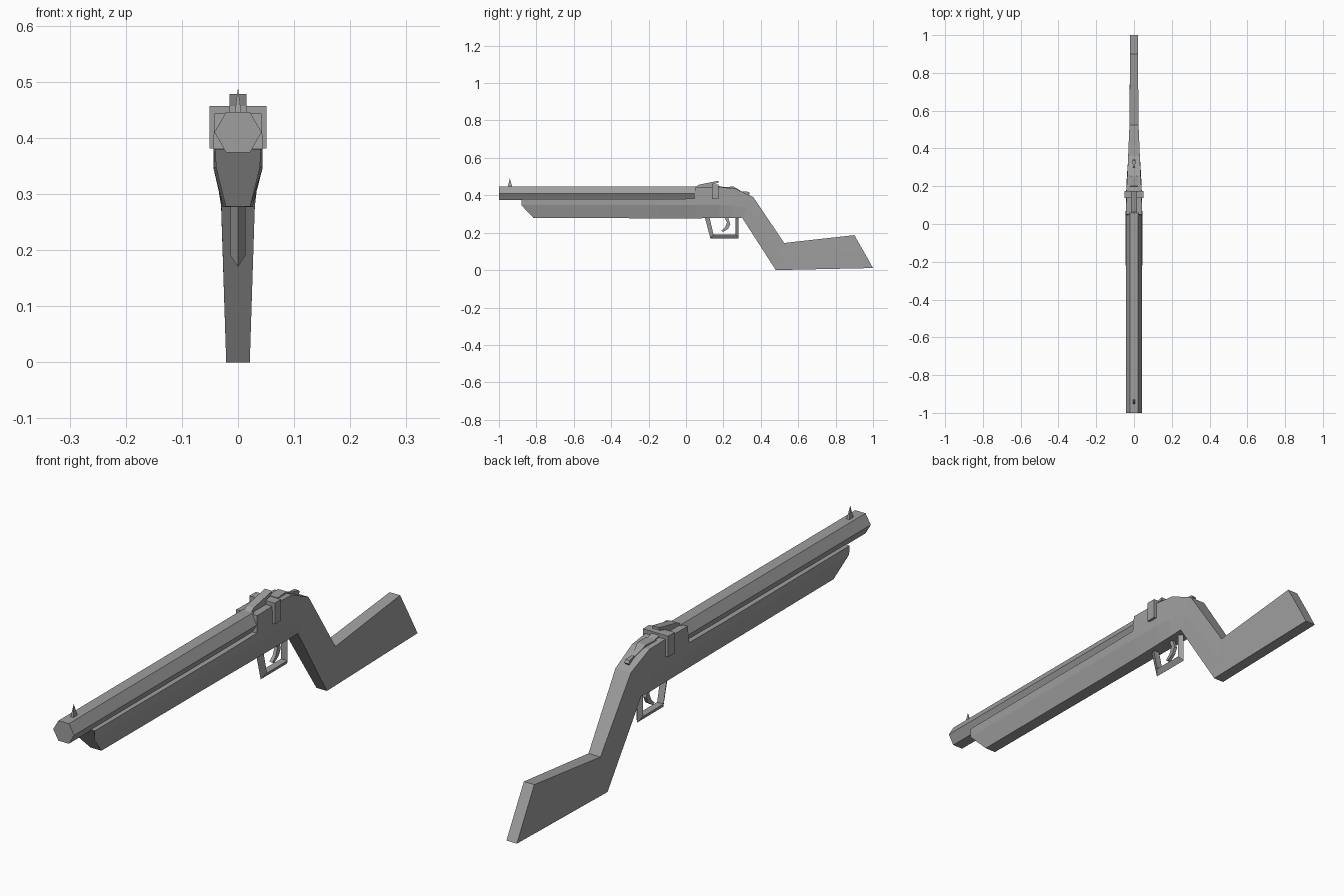
import bpy, bmesh, math

if "Cube" in bpy.data.objects:
    bpy.data.objects.remove(bpy.data.objects["Cube"])

# Dark grey for every part
grey = bpy.data.materials.new("dark_grey")
grey.diffuse_color = (.345, .345, .345, 1)
grey.use_nodes = True
grey.node_tree.nodes["Principled BSDF"].inputs["Base Color"].default_value = grey.diffuse_color


def finish(name, bm):
    bmesh.ops.recalc_face_normals(bm, faces=bm.faces[:])
    me = bpy.data.meshes.new(name)
    bm.to_mesh(me)
    bm.free()
    me.materials.append(grey)
    ob = bpy.data.objects.new(name, me)
    bpy.context.collection.objects.link(ob)
    return ob


def loft(name, rings, closed=False):
    """Skin equal-length rings of points; cap the ends unless closed."""
    bm = bmesh.new()
    vs = [[bm.verts.new(p) for p in r] for r in rings]
    n, m = len(rings[0]), len(rings)
    for i in range(m if closed else m - 1):
        a, b = vs[i], vs[(i + 1) % m]
        for j in range(n):
            k = (j + 1) % n
            bm.faces.new((a[j], a[k], b[k], b[j]))
    if not closed:
        bm.faces.new(vs[0])
        bm.faces.new(vs[-1])
    return finish(name, bm)


def slab(name, profile, widths):
    """Side profile of (y, z) points with a half width at each point."""
    pairs = list(zip(profile, widths))
    return loft(name, [[(s * w, y, z) for (y, z), w in pairs] for s in (-1, 1)])


# Stock: top, middle and bottom (y, z) points with half widths
sections = [
    ((-.88, .38), (-.88, .347), (-.815, .278), .041, .039, .022),
    ((-.14, .38), (-.14, .347), (-.14, .277), .044, .044, .024),
    ((.045, .382), (.045, .347), (.045, .277), .044, .044, .026),
    ((.05, .443), (.055, .347), (.055, .277), .042, .044, .026),
    ((.18, .443), (.18, .347), (.18, .278), .040, .041, .028),
    ((.26, .437), (.25, .345), (.24, .278), .035, .038, .030),
    ((.36, .39), (.33, .335), (.30, .28), .031, .032, .030),
    ((.525, .145), (.503, .075), (.48, .0), .024, .023, .021),
    ((.90, .187), (.95, .10), (1.0, .011), .021, .021, .021),
]
rings = []
for t, m, b, wt, wm, wb in sections:
    rings.append([(-wt, *t), (-wm, *m), (-wb, *b), (wb, *b), (wm, *m), (wt, *t)])
loft("stock", rings)

# Hexagonal barrel
loft("barrel", [[(.042 * math.cos(math.radians(60 * i)), y,
                  .41 + .042 * math.sin(math.radians(60 * i))) for i in range(6)]
                for y in (-1, .06)])

# Front sight spike
bm = bmesh.new()
base = [bm.verts.new((x, y, .443)) for x, y in
        ((-.006, -.953), (.006, -.953), (.006, -.928), (-.006, -.928))]
tip = bm.verts.new((0, -.942, .49))
bm.faces.new(base)
for i in range(4):
    bm.faces.new((base[i], base[(i + 1) % 4], tip))
finish("front_sight", bm)

# Band around the breech
slab("breech_band", [(.138, .381), (.175, .381), (.175, .457), (.138, .457)], [.051] * 4)

# Sloping breech lever with its foot
slab("breech_lever", [(.045, .44), (.07, .457), (.175, .478), (.175, .468),
                      (.14, .458), (.22, .44)], [.015] * 6)

# Tang tapering back to the hammer spur
slab("tang", [(.19, .43), (.2, .445), (.255, .446), (.30, .42), (.29, .41)],
     [.02, .02, .017, .006, .006])
slab("hammer_spur", [(.29, .41), (.305, .422), (.335, .418), (.342, .409), (.33, .395)],
     [.005, .005, .009, .009, .006])

# Trigger guard: triangular section swept around a frame
outer = [(.10, .285), (.13, .17), (.282, .17), (.282, .285)]
inner = [(.125, .285), (.147, .19), (.265, .19), (.265, .285)]
loft("trigger_guard", [[(0, *o), (.013, *i), (-.013, *i)]
                       for o, i in zip(outer, inner)])

# Curved trigger
path = [(.215, .283, .011), (.228, .25, .009), (.217, .225, .008), (.194, .207, .005)]
slab("trigger", [(y - t, z + t * .5) for y, z, t in path] +
     [(y + t, z - t * .5) for y, z, t in reversed(path)], [.006] * 8)
